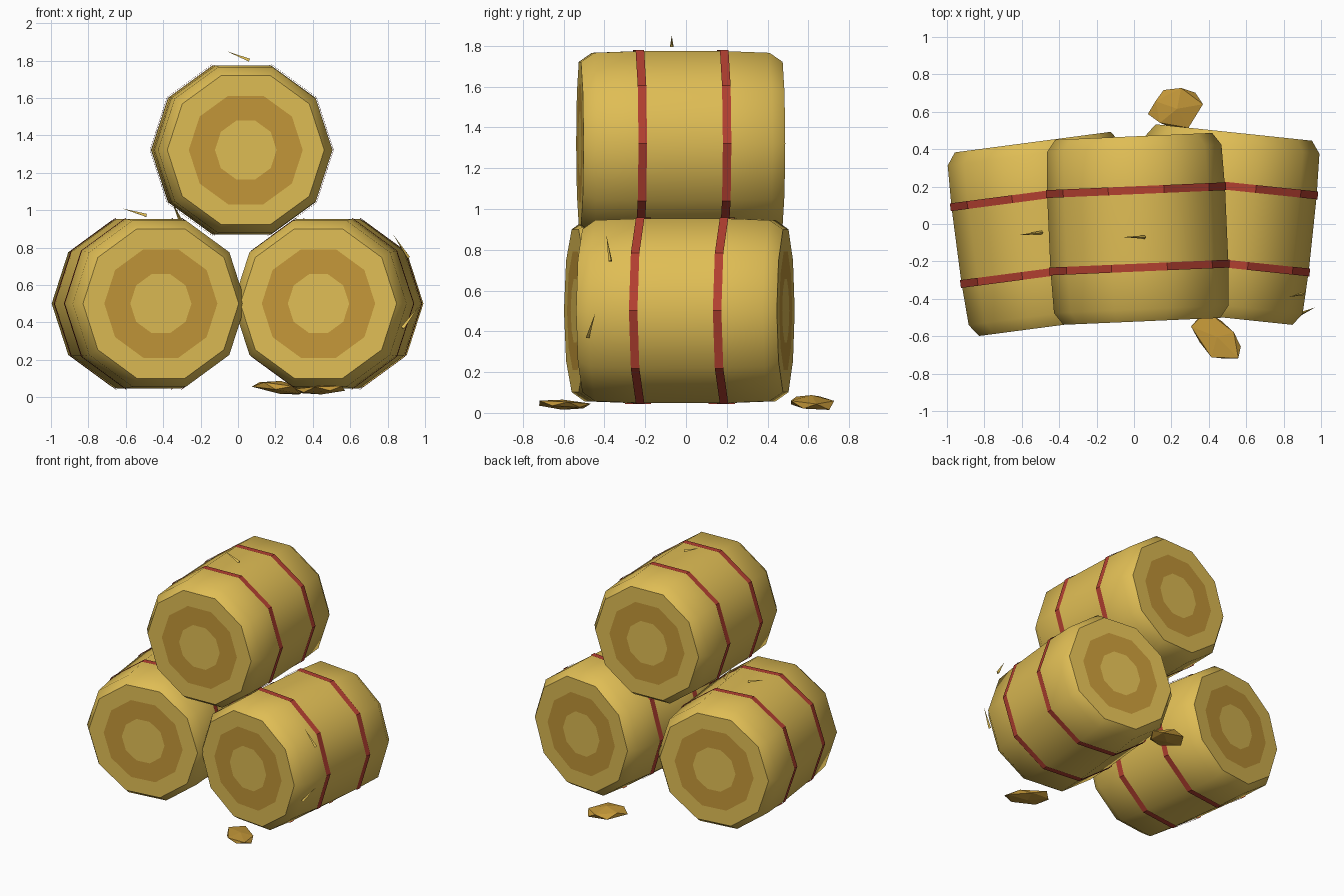
import bpy, bmesh, math, random
from mathutils import Vector, Matrix

if "Cube" in bpy.data.objects:
    bpy.data.objects.remove(bpy.data.objects["Cube"])

random.seed(4)
SIDES = 10


def material(name, rgb):
    m = bpy.data.materials.new(name)
    m.diffuse_color = (*rgb, 1)
    m.use_nodes = True
    m.node_tree.nodes["Principled BSDF"].inputs["Base Color"].default_value = m.diffuse_color
    return m


STRAW = material("straw", (0.74, 0.51, 0.09))
DARK = material("dark_straw", (0.55, 0.31, 0.04))
RED = material("red_band", (0.45, 0.05, 0.03))


def finish(bm, name, mats, matrix, smooth=None):
    bmesh.ops.recalc_face_normals(bm, faces=bm.faces)
    me = bpy.data.meshes.new(name)
    bm.to_mesh(me)
    bm.free()
    for m in mats:
        me.materials.append(m)
    if smooth:
        me.polygons.foreach_set("use_smooth", [True] * len(me.polygons))
        me.set_sharp_from_angle(angle=math.radians(smooth))
    ob = bpy.data.objects.new(name, me)
    ob.matrix_world = matrix
    bpy.context.collection.objects.link(ob)


def lathe(profile, caps=True, slots=None):
    """Ten-sided solid of revolution about y from (radius, y) points."""
    bm = bmesh.new()
    rings = []
    for r, y in profile:
        rings.append([bm.verts.new((r * math.cos(a), y, r * math.sin(a)))
                      for a in (2 * math.pi * i / SIDES for i in range(SIDES))])
    for k in range(len(rings) - 1):
        a, b = rings[k], rings[k + 1]
        for i in range(SIDES):
            j = (i + 1) % SIDES
            f = bm.faces.new((a[i], a[j], b[j], b[i]))
            f.material_index = slots[k] if slots else 0
    if caps:
        bm.faces.new(rings[0])
        bm.faces.new(rings[-1])
    return bm


# Bale: rolled body with ringed ends, tied by two thin ribbon bands
half = [(0.165, -0.495), (0.305, -0.495), (0.42, -0.495), (0.467, -0.43), (0.476, -0.2)]
body = half + [(r, -y) for r, y in reversed(half)]
slots = [1, 0, 0, 0, 0, 0, 0, 0, 1]


def bale(name, loc, yaw):
    mat = Matrix.Translation(loc) @ Matrix.Rotation(math.radians(yaw), 4, 'Z')
    finish(lathe(body, slots=slots), name, [STRAW, DARK], mat, 45)
    for tag, y in (("front", -0.207), ("back", 0.207)):
        ribbon = [(0.482, y - 0.021), (0.482, y + 0.021)]
        finish(lathe(ribbon, caps=False), f"{name}_{tag}_band", [RED], mat)


bale("left_bale", (-0.477, -0.053, 0.501), 7.5)
bale("right_bale", (0.482, -0.003, 0.501), -6)
bale("top_bale", (0.02, -0.026, 1.322), 2.5)

# Loose straws: thin three-sided spikes, tip to butt
straws = [((-0.06, -0.07, 1.85), (0.06, -0.07, 1.80)),
          ((-0.62, -0.06, 1.01), (-0.49, -0.045, 0.97)),
          ((-0.35, -0.05, 1.04), (-0.31, -0.02, 0.95)),
          ((0.83, -0.39, 0.87), (0.91, -0.37, 0.745)),
          ((0.97, -0.445, 0.49), (0.88, -0.485, 0.37))]
for i, (tip, butt) in enumerate(straws):
    tip, butt = Vector(tip), Vector(butt)
    d = tip - butt
    bm = bmesh.new()
    bmesh.ops.create_cone(bm, cap_ends=True, segments=3, radius1=0.011,
                          radius2=0.0, depth=d.length)
    finish(bm, f"loose_straw_{i + 1}", [STRAW],
           Matrix.Translation((tip + butt) / 2) @ d.to_track_quat('Z', 'Y').to_matrix().to_4x4())


# Flattened straw clumps on the ground
def clump(name, loc, size, yaw, pitch):
    bm = bmesh.new()
    bmesh.ops.create_icosphere(bm, subdivisions=1, radius=1)
    for v in bm.verts:
        v.co *= random.uniform(0.85, 1.12)
    mat = (Matrix.Translation(loc) @ Matrix.Rotation(math.radians(yaw), 4, 'Z')
           @ Matrix.Rotation(math.radians(pitch), 4, 'Y') @ Matrix.Diagonal((*size, 1)))
    finish(bm, name, [DARK], mat)


clump("front_clump", (0.445, -0.605, 0.04), (0.18, 0.105, 0.027), -45, -3)
clump("back_clump", (0.225, 0.615, 0.05), (0.155, 0.122, 0.035), 10, 9)
